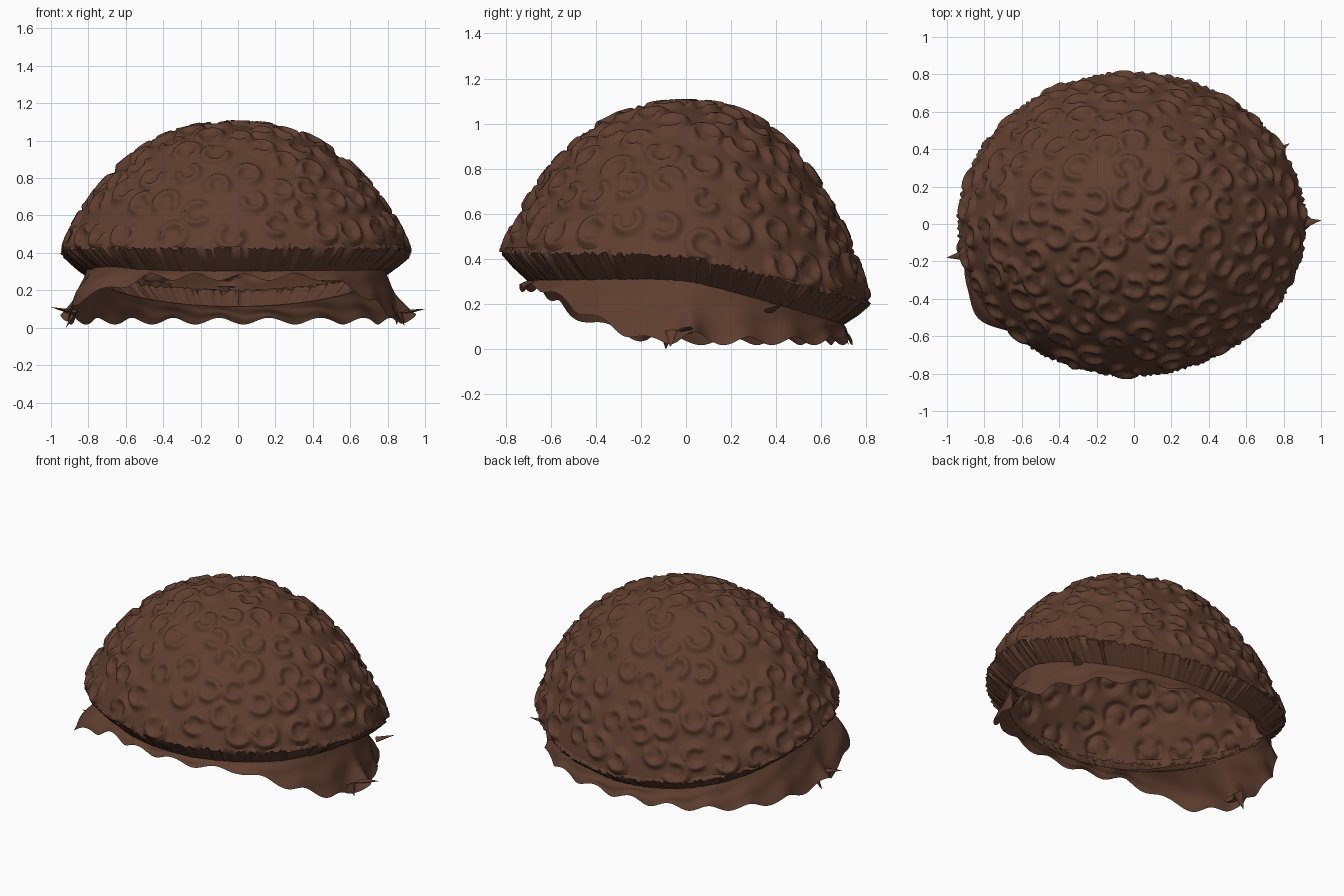
import bpy, bmesh, math, random
from mathutils import Vector, kdtree

if "Cube" in bpy.data.objects:
    bpy.data.objects.remove(bpy.data.objects["Cube"])

random.seed(11)
RX, RY, TOP = 0.92, 0.805, 1.085
SHIFT = -0.012
COLS = 400

brown = bpy.data.materials.new("dark brown hair")
brown.diffuse_color = (0.115, 0.049, 0.029, 1)
brown.use_nodes = True
brown.node_tree.nodes["Principled BSDF"].inputs["Base Color"].default_value = brown.diffuse_color


def finish(name, bm, angle=50):
    mesh = bpy.data.meshes.new(name)
    bm.to_mesh(mesh)
    bm.free()
    mesh.materials.append(brown)
    ob = bpy.data.objects.new(name, mesh)
    bpy.context.collection.objects.link(ob)
    bpy.ops.object.select_all(action='DESELECT')
    ob.select_set(True)
    bpy.context.view_layer.objects.active = ob
    bpy.ops.object.shade_smooth_by_angle(angle=math.radians(angle))
    return ob


def loft(rows, point):
    """Closed rings of points, from top to bottom."""
    bm = bmesh.new()
    grid = [[bm.verts.new(point(i, 2 * math.pi * j / COLS, j)) for j in range(COLS)]
            for i in range(rows)]
    for i in range(rows - 1):
        for j in range(COLS):
            k = (j + 1) % COLS
            bm.faces.new((grid[i][j], grid[i + 1][j], grid[i + 1][k], grid[i][k]))
    return bm


def bump(a, degrees, width):
    """Smooth bump around one direction."""
    d = (a - math.radians(degrees) + math.pi) % (2 * math.pi) - math.pi
    return math.exp(-(d / width) ** 2)


def ring_point(r, a, z):
    return Vector((SHIFT + RX * r * math.cos(a), RY * r * math.sin(a), z))


def rim_z(a):
    y = RY * math.sin(a)
    return 0.43 - 0.14 * (y + math.sqrt(y * y + 0.02))


def dome_point(r, a):
    power = 2.42 + 0.06 * math.sin(a)
    z = rim_z(a)
    return ring_point(r, a, z + (TOP - z) * max(0, 1 - r ** power) ** 0.85)


# Curl centres, spread evenly over the dome
curls = []
for _ in range(7000):
    a = random.uniform(0, 2 * math.pi)
    p = dome_point(math.sin(math.pi / 2 * random.random() ** 0.6), a)
    if p.z > rim_z(a) + 0.05 and all((p - c[0]).length > 0.145 for c in curls):
        axis = Vector((random.gauss(0, 1), random.gauss(0, 1), random.gauss(0, 1)))
        curls.append((p, axis.normalized(), random.uniform(0.05, 0.064)))
tree = kdtree.KDTree(len(curls))
for i, c in enumerate(curls):
    tree.insert(c[0], i)
tree.balance()

# Dome covered in C-shaped curls
ROWS = 120
bm = loft(ROWS, lambda i, a, j: dome_point(math.sin(math.pi / 2 * i / (ROWS - 1)), a))
bmesh.ops.remove_doubles(bm, verts=bm.verts, dist=0.0004)
bm.normal_update()
moves = []
for v in bm.verts:
    lift = 0.0
    for co, i, dist in tree.find_range(v.co, 0.13):
        c, axis, radius = curls[i]
        flat = axis - v.normal * axis.dot(v.normal)
        facing = (v.co - c).dot(flat) / (dist * flat.length + 1e-6)
        gap = 1 - 0.85 * max(0, min(1, (facing - 0.6) / 0.3))
        ridge = math.exp(-((dist - radius) / 0.022) ** 2)
        lift = max(lift, 0.027 * ridge * gap)
    moves.append(v.normal * (lift - 0.002))
for v, m in zip(bm.verts, moves):
    v.co += m
finish("curly_dome", bm, 60)

# Ragged fringe turning under the dome
jag = [random.uniform(-1, 1) for _ in range(COLS)]
ring_r = (0.995, 1.01, 0.95, 0.872)
ring_z = (0.02, -0.005, -0.055, -0.11)
ring_jag = (0.0, 0.010, 0.008, 0.002)


def fringe_point(i, a, j):
    r = ring_r[i] + ring_jag[i] * jag[j]
    z = rim_z(a) + ring_z[i] * (1 - 0.15 * math.sin(a)) + ring_jag[i] * jag[(j * 7) % COLS]
    return ring_point(r, a, z)


finish("rim_fringe", loft(4, fringe_point), 60)

# Flared skirt below the fringe, raised at the front, with a wavy hem
SKIRT = 16


def skirt_point(i, a, j):
    t = i / (SKIRT - 1)
    y = RY * math.sin(a)
    fold = bump(a, 213, 0.27)
    ear = bump(a, 1, 0.07) + 0.9 * bump(a, 189, 0.08)
    raised = max(0, min(1, (-y - 0.16) / 0.52)) ** 1.25
    wave = math.sin(20 * a + 0.6 * math.sin(3 * a))
    low = 0.035 + 0.235 * raised + 0.018 * wave + 0.03 * ear
    high = rim_z(a) - 0.105 * (1 - 0.15 * math.sin(a)) + 0.03 * fold
    z = high + (low - high) * t
    r = 0.868 + (0.04 + 0.055 * abs(math.cos(a))) * t
    r += 0.13 * fold * math.sin(math.pi * min(1, t * 1.3) * 0.5)
    r += 0.01 * t * t * math.cos(20 * a) + 0.075 * ear * t ** 3
    r += 0.004 * math.sin(11 * a + 9 * t) * math.sin(math.pi * t)
    return ring_point(r, a, z)


finish("neck_skirt", loft(SKIRT, skirt_point))

# Loose pointed tufts at the sides
tufts = [((0.87, 0.0, 0.08), (1.0, 0.02, 0.10), 0.04),
         ((-0.87, -0.16, 0.08), (-1.0, -0.18, 0.11), 0.04),
         ((0.86, -0.06, 0.08), (0.89, -0.07, 0.01), 0.035),
         ((-0.87, -0.08, 0.09), (-0.92, -0.09, 0.0), 0.04),
         ((0.74, 0.37, 0.17), (0.83, 0.43, 0.20), 0.03)]
bm = bmesh.new()
for base, tip, radius in tufts:
    base, tip = Vector(base), Vector(tip)
    d = tip - base
    made = bmesh.ops.create_cone(bm, cap_ends=True, segments=8, radius1=radius,
                                 radius2=0.001, depth=d.length)
    turn = d.to_track_quat('Z', 'Y')
    for v in made["verts"]:
        v.co = turn @ Vector((v.co.x, v.co.y * 0.4, v.co.z)) + (base + tip) / 2
finish("side_tufts", bm)
